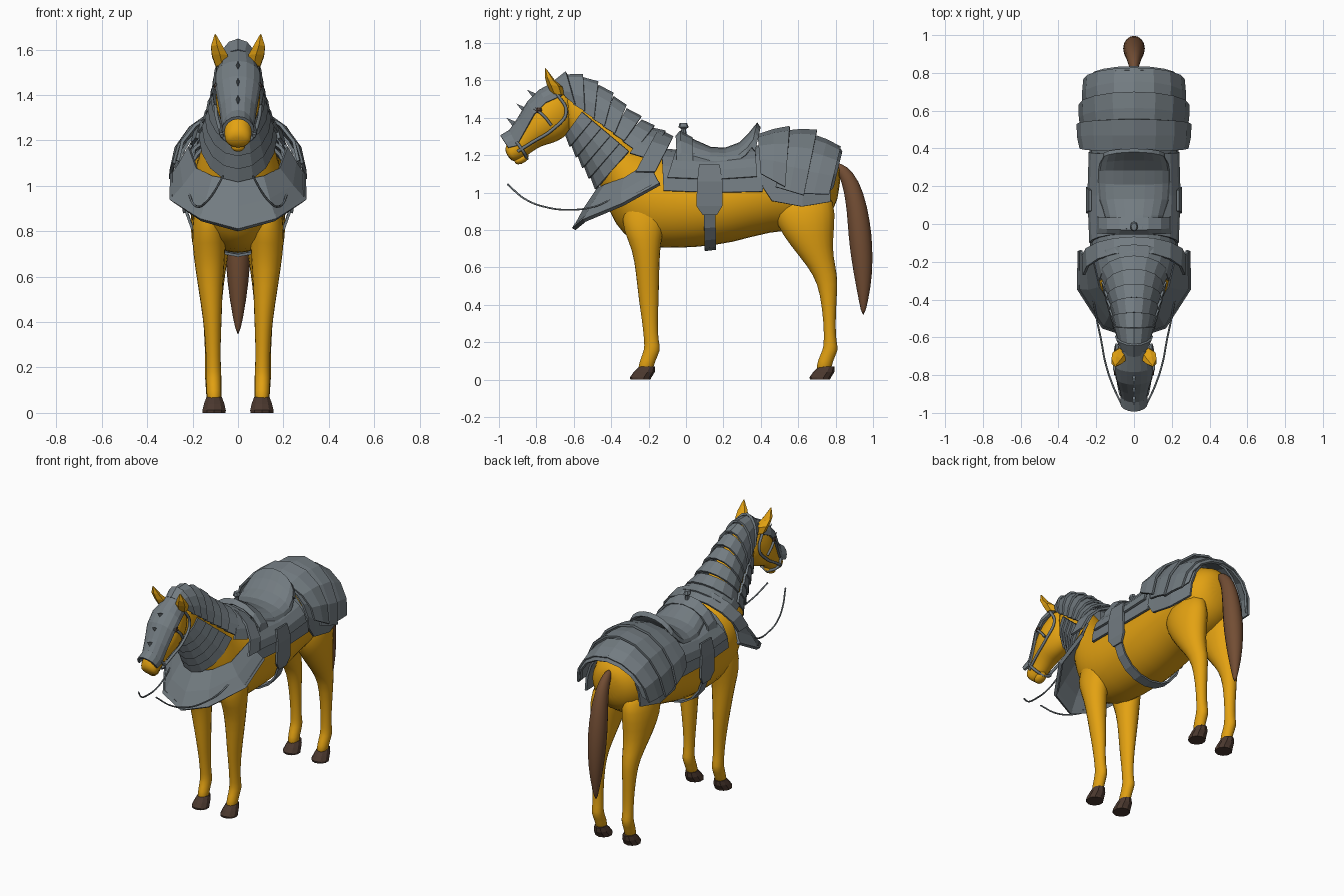
import bpy, bmesh, math
from mathutils import Vector


def material(name, rgb):
    m = bpy.data.materials.new(name)
    m.diffuse_color = (*rgb, 1)
    return m


COAT = material("amber coat", (0.77, 0.36, 0.006))
STEEL = material("grey steel", (0.17, 0.20, 0.22))
HAIR = material("brown hair", (0.17, 0.075, 0.034))
HORN = material("dark hoof", (0.07, 0.04, 0.028))


def skin(name, rows, mat, closed=False, cap=False, smooth=False, thick=0, mirror=False):
    """Skin rows of points into one object."""
    bm = bmesh.new()
    vs = [[bm.verts.new(p) for p in row] for row in rows]
    n = len(rows[0])
    for a, b in zip(vs, vs[1:]):
        for i in range(n if closed else n - 1):
            j = (i + 1) % n
            bm.faces.new((a[i], a[j], b[j], b[i]))
    if cap:
        bm.faces.new(vs[0])
        bm.faces.new(vs[-1])
    bmesh.ops.recalc_face_normals(bm, faces=bm.faces)
    me = bpy.data.meshes.new(name)
    bm.to_mesh(me)
    bm.free()
    me.materials.append(mat)
    ob = bpy.data.objects.new(name, me)
    bpy.context.collection.objects.link(ob)
    if mirror:
        ob.modifiers.new("mirror", 'MIRROR').use_clip = False
    if thick:
        s = ob.modifiers.new("thickness", 'SOLIDIFY')
        s.thickness, s.offset = thick, 0
    if smooth:
        me.shade_smooth()
        s = ob.modifiers.new("subdivision", 'SUBSURF')
        s.levels = s.render_levels = 1
    return ob


def ring(r, n):
    """Ellipse through a top and a bottom point (y, z), with half width and x centre."""
    ty, tz, by, bz, w = r[:5]
    xc = r[5] if len(r) > 5 else 0
    pts = []
    for i in range(n):
        a = 2 * math.pi * i / n
        k = (1 + math.cos(a)) / 2
        pts.append((xc + w * math.sin(a), by + (ty - by) * k, bz + (tz - bz) * k))
    return pts


def arch(r, n=8):
    """Half ellipse over a crown point, its two ends on the lower edge."""
    ty, tz, by, bz, w = r
    pts = []
    for i in range(n + 1):
        a = math.pi * (i / n - 0.5)
        k = math.cos(a)
        pts.append((w * math.sin(a), by + (ty - by) * k, bz + (tz - bz) * k))
    return pts


def loft(name, rings, mat, n=14, smooth=True, mirror=False, cap=True, thick=0):
    return skin(name, [ring(r, n) for r in rings], mat, True, cap, smooth, thick, mirror)


def shell(name, rings, n=8, thick=0.014):
    return skin(name, [arch(r, n) for r in rings], STEEL, thick=thick)


def cord(name, pts, radius, mirror=True):
    cu = bpy.data.curves.new(name, 'CURVE')
    cu.dimensions = '3D'
    cu.bevel_depth, cu.bevel_resolution, cu.resolution_u = radius, 1, 5
    cu.use_fill_caps = True
    for side in ((1, -1) if mirror else (1,)):
        sp = cu.splines.new('BEZIER')
        sp.bezier_points.add(len(pts) - 1)
        for bp, p in zip(sp.bezier_points, pts):
            bp.co = (p[0] * side, p[1], p[2])
            bp.handle_left_type = bp.handle_right_type = 'AUTO'
    cu.materials.append(STEEL)
    bpy.context.collection.objects.link(bpy.data.objects.new(name, cu))


# Trunk and neck
loft("trunk_and_neck", [
    (.83, 1.13, .82, .98, .06), (.79, 1.21, .77, .86, .17), (.65, 1.27, .62, .79, .21),
    (.45, 1.24, .45, .79, .218), (.22, 1.18, .25, .725, .228), (0, 1.17, .05, .70, .225),
    (-.15, 1.21, -.17, .695, .22), (-.24, 1.25, -.29, .73, .205), (-.30, 1.30, -.38, .82, .185),
    (-.36, 1.37, -.43, .95, .145), (-.42, 1.45, -.47, 1.07, .112), (-.49, 1.52, -.53, 1.18, .093),
    (-.57, 1.57, -.585, 1.27, .084), (-.66, 1.58, -.64, 1.33, .072)], COAT, 16)

# Head with chin, ears, eyes
loft("head", [
    (-.60, 1.55, -.60, 1.34, .06), (-.69, 1.58, -.66, 1.28, .088), (-.78, 1.52, -.73, 1.255, .105),
    (-.84, 1.45, -.78, 1.245, .095), (-.89, 1.37, -.83, 1.21, .07), (-.935, 1.30, -.87, 1.18, .06),
    (-.97, 1.25, -.91, 1.165, .062), (-.965, 1.21, -.935, 1.17, .04)], COAT)
loft("chin", [(-.85, 1.23, -.83, 1.18, .03), (-.89, 1.20, -.88, 1.145, .04),
              (-.925, 1.18, -.915, 1.15, .025)], COAT, 8)
loft("ear", [(-.72, 1.53, -.65, 1.52, .032, .07), (-.745, 1.58, -.66, 1.565, .04, .08),
             (-.755, 1.62, -.70, 1.60, .03, .093), (-.755, 1.668, -.745, 1.66, .004, .10)],
     COAT, 6, False, True)
loft("eye", [(-.80, 1.455, -.775, 1.455, .003, .098), (-.805, 1.44, -.77, 1.44, .01, .098),
             (-.80, 1.425, -.775, 1.425, .003, .10)], HORN, 6, False, True)


# Legs: each row is height, front, back, half width, x centre
def leg(name, rows, mat, smooth=True):
    loft(name, [(f, z, b, z, w, x) for z, f, b, w, x in rows], mat, 10, smooth, True)


leg("front_leg", [
    (1.02, -.30, -.12, .04, .12), (.90, -.35, -.08, .072, .125), (.80, -.345, -.115, .082, .128),
    (.70, -.29, -.135, .075, .127), (.56, -.27, -.14, .058, .122), (.42, -.255, -.143, .044, .113),
    (.30, -.235, -.15, .035, .11), (.20, -.225, -.145, .034, .108), (.16, -.225, -.13, .038, .108),
    (.10, -.25, -.165, .033, .106), (.04, -.265, -.175, .038, .105)], COAT)
leg("hind_leg", [
    (1.02, .46, .79, .07, .11), (.88, .45, .81, .105, .115), (.77, .51, .795, .094, .118),
    (.66, .60, .79, .073, .118), (.56, .68, .815, .055, .115), (.46, .715, .81, .044, .115),
    (.30, .735, .80, .036, .112), (.20, .735, .805, .036, .11), (.16, .73, .82, .039, .11),
    (.10, .70, .785, .034, .108), (.04, .69, .78, .038, .105)], COAT)
for part, y in (("front_hoof", -.30), ("hind_hoof", .66)):
    leg(part, [(.07, y + .05, y + .135, .036, .105), (.04, y + .02, y + .133, .047, .105),
               (.012, y, y + .115, .054, .105), (0, y + .003, y + .11, .053, .105)], HORN, False)

# Tail
loft("tail", [
    (.79, 1.17, .80, 1.10, .02), (.86, 1.15, .82, 1.085, .03), (.93, 1.07, .84, 1.01, .045),
    (.975, .93, .855, .90, .06), (1.0, .78, .862, .77, .066), (1.005, .64, .878, .64, .058),
    (.995, .50, .905, .50, .042), (.955, .335, .94, .335, .006)], HAIR, 8)

# Face armour with spikes
shell("face_plate", [
    (-.68, 1.60, -.66, 1.52, .075), (-.78, 1.545, -.75, 1.48, .095), (-.845, 1.48, -.81, 1.42, .092),
    (-.895, 1.395, -.86, 1.33, .075), (-.94, 1.33, -.905, 1.25, .064), (-.99, 1.30, -.95, 1.24, .066)])
for y, z in ((-.80, 1.51), (-.855, 1.435), (-.91, 1.36)):
    skin("face_spike", [[(-.011, y + .01, z + .014), (.011, y + .01, z + .014), (0, y - .01, z - .014)],
                        [(-.001, y - .05, z + .04), (.001, y - .05, z + .04), (0, y - .05, z + .039)]],
         STEEL, True, True)

# Bridle straps and hanging reins
cord("cheek_strap", [(.085, -.69, 1.53), (.092, -.64, 1.43), (.098, -.71, 1.34),
                     (.085, -.82, 1.27), (.07, -.90, 1.22)], .009)
cord("brow_strap", [(.098, -.72, 1.36), (.104, -.76, 1.41), (.09, -.81, 1.45)], .008)
cord("nose_band", [(.068, -.905, 1.27), (.07, -.87, 1.22), (.0, -.85, 1.18)], .009)
cord("rein", [(.065, -.955, 1.045), (.11, -.86, .965), (.15, -.74, .92), (.175, -.61, .908),
              (.20, -.49, .925), (.215, -.40, .965)], .005)

# Overlapping crest plates down the neck
crest = [(-.70, 1.595, -.64, 1.51, .07), (-.64, 1.625, -.60, 1.47, .083), (-.55, 1.61, -.55, 1.435, .093),
         (-.47, 1.57, -.50, 1.395, .10), (-.39, 1.51, -.445, 1.355, .11), (-.32, 1.445, -.39, 1.315, .125),
         (-.24, 1.385, -.34, 1.275, .14), (-.17, 1.335, -.28, 1.225, .165)]
for a, b in zip(crest, crest[1:]):
    ty, tz, by, bz, w = b
    shell("crest_plate", [a, (ty, tz + .018, by + .01, bz, w + .012)])

# Throat plates
top, low = (-.64, 1.31, -.555, 1.43, .09), (-.47, 1.025, -.31, 1.225, .155)
for i in range(5):
    a, b = ([p + (q - p) * t for p, q in zip(top, low)] for t in (i / 5, (i + 1.1) / 5))
    b[0] -= .014
    b[4] += .01
    shell("throat_plate", [a, b])

# Breast armour: flared collar with a rim, and shoulder plates
upper = [(0, -.47, 1.02), (.11, -.43, 1.04), (.18, -.33, 1.075), (.215, -.18, 1.17)]
lower = [(0, -.60, .805), (.165, -.545, .85), (.295, -.34, .935), (.29, -.14, 1.045)]


def both(pts):
    return [(-x, y, z) for x, y, z in pts[:0:-1]] + pts


mid = [tuple(Vector(a).lerp(b, .5) + Vector((0, -.01, -.005))) for a, b in zip(upper, lower)]
skin("breast_plate", [both(upper), both(mid), both(lower)], STEEL, thick=.014)
rim = [tuple(Vector(a).lerp(b, .1)) for a, b in zip(lower, upper)]
skin("breast_rim", [both(rim), both(lower)], STEEL, thick=.022)
shell("withers_plate", [(-.20, 1.345, -.30, 1.21, .18), (-.11, 1.325, -.20, 1.18, .205)])
shell("shoulder_plate", [(-.15, 1.335, -.27, 1.11, .265), (-.07, 1.295, -.165, 1.11, .27)])

# Saddle: skirt, flap, pommel, seat with cantle, horn
shell("saddle_skirt", [(-.13, 1.23, -.12, 1.01, .225), (.14, 1.205, .14, 1.0, .235),
                       (.42, 1.25, .41, 1.005, .228)], 10)
shell("saddle_flap", [(-.05, 1.235, -.10, 1.08, .23), (.15, 1.215, .15, 1.07, .24),
                      (.37, 1.245, .38, 1.085, .233)], 10)
shell("pommel", [(-.05, 1.30, -.05, 1.13, .20), (-.03, 1.325, -.02, 1.14, .195), (.03, 1.29, .04, 1.14, .195)])
shell("saddle_seat", [
    (-.03, 1.32, -.02, 1.19, .13), (.04, 1.275, .05, 1.175, .15), (.13, 1.235, .13, 1.165, .175),
    (.21, 1.23, .22, 1.165, .182), (.29, 1.26, .28, 1.17, .18), (.345, 1.315, .32, 1.20, .172),
    (.38, 1.365, .35, 1.24, .155), (.39, 1.345, .37, 1.22, .155)], 10, .02)
loft("saddle_horn", [(-.03, 1.29, .005, 1.29, .016), (-.025, 1.34, 0, 1.34, .012),
                     (-.04, 1.35, .015, 1.35, .022), (-.035, 1.372, .005, 1.372, .015)], STEEL, 8, False)

# Girth and side panels
loft("girth", [(.09, 1.17, .10, .693, .233), (.155, 1.17, .16, .70, .233)], STEEL, 18, False, cap=False, thick=.012)
skin("stirrup_panel", [[(.232, .07, 1.15), (.232, .18, 1.15)], [(.247, .06, 1.06), (.247, .195, 1.06)],
                       [(.243, .055, .93), (.243, .195, .93)], [(.235, .09, .88), (.235, .165, .88)]],
     STEEL, thick=.014, mirror=True)

# Croup armour: under skirt and overlapping bands
shell("croup_skirt", [(.42, 1.27, .41, 1.03, .23), (.50, 1.30, .46, .955, .235), (.65, 1.30, .62, .925, .235),
                      (.78, 1.25, .77, .95, .20)], 10)
bands = [((.385, 1.305, .40, 1.10, .282), (.555, 1.35, .53, 1.03, .297)),
         ((.53, 1.325, .48, 1.03, .27), (.70, 1.33, .63, .985, .288)),
         ((.68, 1.305, .60, .995, .265), (.825, 1.24, .765, .99, .262))]
for a, b in bands:
    m = tuple((p + q) / 2 + (.006 if i in (1, 4) else 0) for i, (p, q) in enumerate(zip(a, b)))
    shell("croup_band", [a, m, b])
shell("croup_end", [(.81, 1.25, .76, 1.00, .25), (.83, 1.215, .785, 1.03, .222)])
